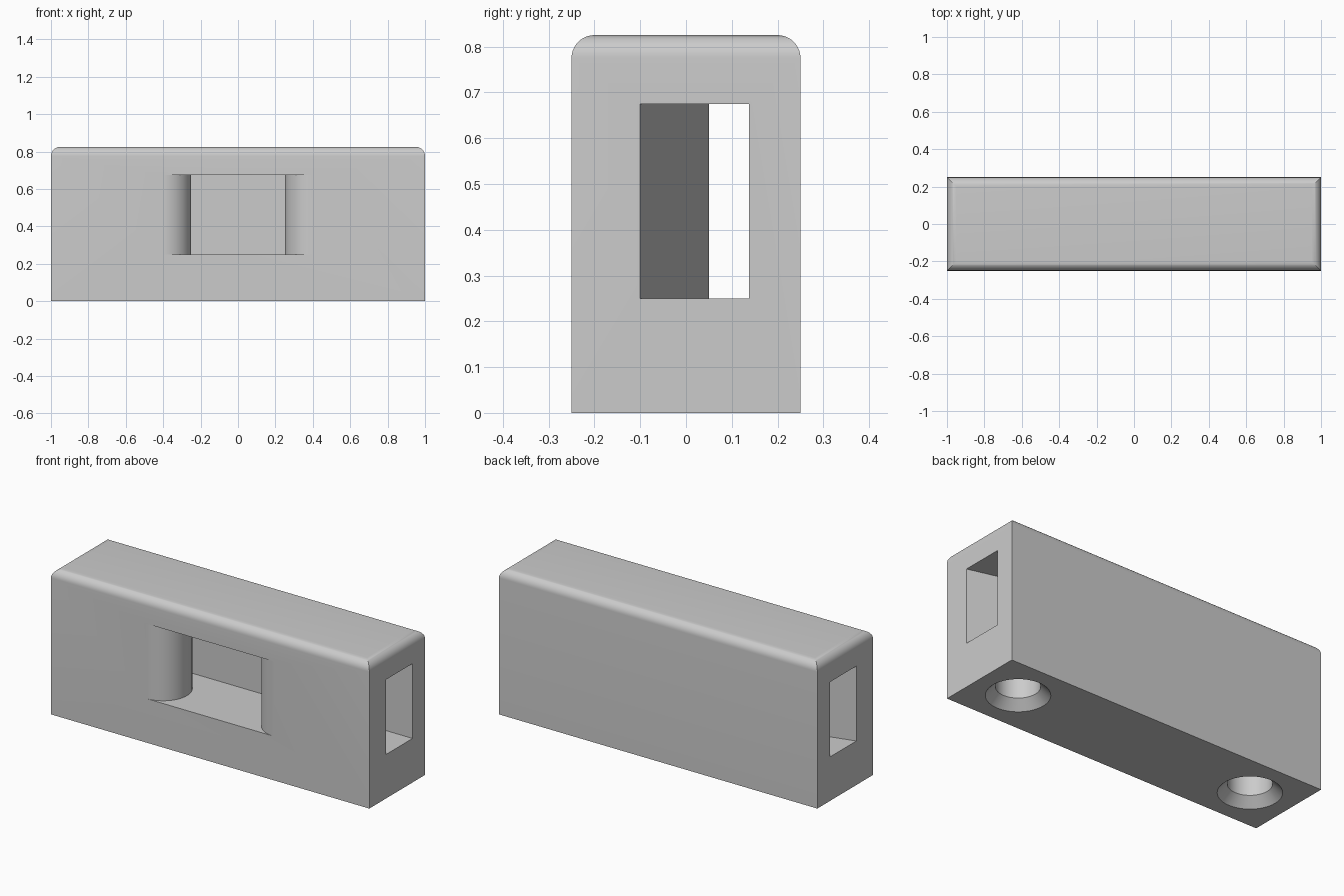
import bpy, bmesh
from math import radians, sin, cos, acos, degrees

cube = bpy.data.objects.get("Cube")
if cube:
    bpy.data.objects.remove(cube, do_unlink=True)

grey = bpy.data.materials.new("light grey")
grey.use_nodes = True
grey.diffuse_color = (0.6, 0.6, 0.6, 1)
grey.node_tree.nodes["Principled BSDF"].inputs["Base Color"].default_value = (0.6, 0.6, 0.6, 1)

LENGTH, DEPTH, HEIGHT = 2.0, 0.5, 0.825


def finish(bm, name):
    bmesh.ops.recalc_face_normals(bm, faces=bm.faces)
    mesh = bpy.data.meshes.new(name)
    bm.to_mesh(mesh)
    bm.free()
    mesh.materials.append(grey)
    obj = bpy.data.objects.new(name, mesh)
    bpy.context.collection.objects.link(obj)
    return obj


# Block with rounded, mitred top edges
bm = bmesh.new()
bmesh.ops.create_cube(bm, size=1)
for v in bm.verts:
    v.co.x *= LENGTH
    v.co.y *= DEPTH
    v.co.z = (v.co.z + 0.5) * HEIGHT
top = [e for e in bm.edges if all(v.co.z > HEIGHT - 0.01 for v in e.verts)]
bmesh.ops.bevel(bm, geom=top, offset=0.05, segments=10, profile=0.5, affect='EDGES')
block = finish(bm, "block")

# Channel: tapering passages from both ends, meeting behind a front window with round jambs
R, CX, CY = 0.15, 0.4, -0.1
BACK, FLOOR, CEILING = 0.138, 0.25, 0.675
start = degrees(acos(R / (LENGTH / 2 - CX)))    # where the taper touches the round jamb
touch = (CX + R * cos(radians(start)), CY + R * sin(radians(start)))
slope = (CY - touch[1]) / (LENGTH / 2 - touch[0])
half = [(1.1, BACK), (1.1, CY + 0.1 * slope)]
STEPS = 32
for i in range(STEPS + 1):
    a = radians(start + (270 - start) * i / STEPS)
    half.append((CX + R * cos(a), CY + R * sin(a)))
half.append((CX, -0.3))
outline = half + [(-x, y) for x, y in reversed(half)]

bm = bmesh.new()
face = bm.faces.new([bm.verts.new((x, y, FLOOR)) for x, y in outline])
walls = bmesh.ops.extrude_face_region(bm, geom=[face])
for v in walls["geom"]:
    if isinstance(v, bmesh.types.BMVert):
        v.co.z = CEILING
cutters = [finish(bm, "channel_cutter")]


# Countersunk screw holes in the underside
def screw_hole(x, segments=48):
    bm = bmesh.new()
    rings = []
    for r, z in ((0.1725, -0.01), (0.1125, 0.05), (0.1125, 0.2)):
        rings.append([bm.verts.new((x + r * cos(radians(360 * i / segments)),
                                    r * sin(radians(360 * i / segments)), z))
                      for i in range(segments)])
    for lower, upper in zip(rings, rings[1:]):
        for i in range(segments):
            j = (i + 1) % segments
            bm.faces.new((lower[i], lower[j], upper[j], upper[i]))
    bm.faces.new(rings[0])
    bm.faces.new(rings[-1])
    return finish(bm, "screw_hole_cutter")


cutters += [screw_hole(side * 0.75) for side in (-1, 1)]

# Cut, tidy up and shade
bpy.ops.object.select_all(action='DESELECT')
block.select_set(True)
bpy.context.view_layer.objects.active = block
for cutter in cutters:
    cutter.hide_render = True
    cut = block.modifiers.new("cut", 'BOOLEAN')
    cut.operation = 'DIFFERENCE'
    cut.solver = 'EXACT'
    cut.object = cutter
    bpy.ops.object.modifier_apply(modifier=cut.name)
    bpy.data.objects.remove(cutter, do_unlink=True)
bpy.ops.object.shade_smooth_by_angle(angle=radians(25))
